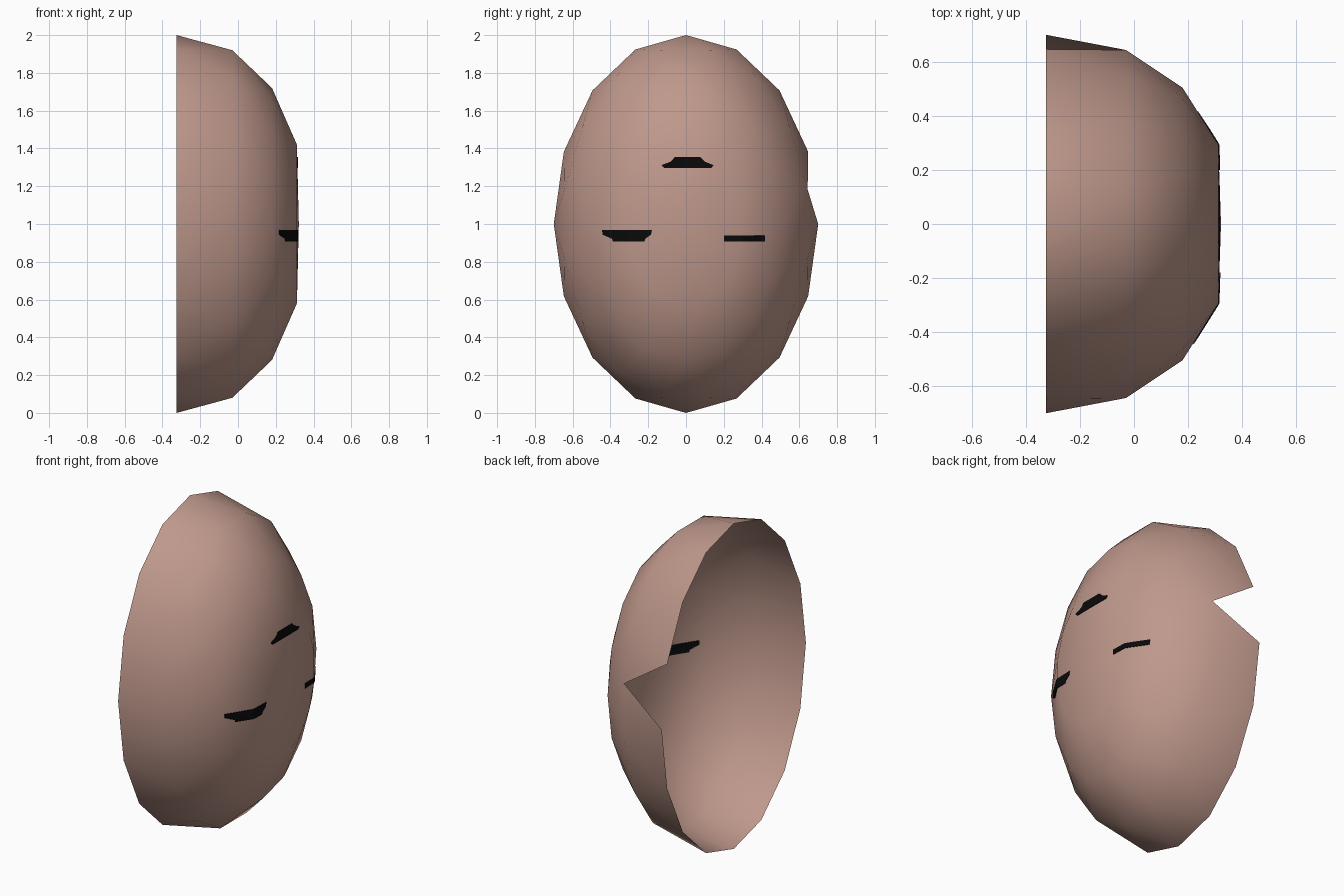
import bpy, bmesh, math
from mathutils import Vector
from mathutils.bvhtree import BVHTree

if "Cube" in bpy.data.objects:
    bpy.data.objects.remove(bpy.data.objects["Cube"])


def material(name, rgb):
    m = bpy.data.materials.new(name)
    m.diffuse_color = (*rgb, 1)
    m.use_nodes = True
    m.node_tree.nodes["Principled BSDF"].inputs["Base Color"].default_value = m.diffuse_color
    return m


skin = material("dusty pink clay", (0.52, 0.315, 0.26))
black = material("black", (0.003, 0.003, 0.003))


def make_object(name, bm, mat):
    me = bpy.data.meshes.new(name)
    bm.to_mesh(me)
    me.materials.append(mat)
    ob = bpy.data.objects.new(name, me)
    bpy.context.collection.objects.link(ob)
    return ob


# Egg-shaped half shell, open at the back: rings of 16 points, every other ring
# turned by half a step, joined by triangles. (x, radius) from rim to nose.
N = 16
RINGS = [(-0.325, 1.0), (-0.03, 0.938), (0.18, 0.72), (0.312, 0.428)]
bm = bmesh.new()
rings = []
for k, (x, r) in enumerate(RINGS):
    ring = []
    for i in range(N):
        a = 2 * math.pi * (i + 0.5 * (k % 2)) / N
        ring.append(bm.verts.new((x, 0.7 * r * math.cos(a), 1 + r * math.sin(a))))
    rings.append(ring)
tip = bm.verts.new((0.322, 0, 1))
for k in range(len(rings) - 1):
    A, B = rings[k], rings[k + 1]
    s = k % 2
    for i in range(N):
        j = (i + 1) % N
        if not (k == 0 and i == 0):            # chipped triangle in the rim
            bm.faces.new((A[i], A[j], B[(i + s) % N]))
        if s == 0:
            bm.faces.new((A[j], B[j], B[i]))
        else:
            bm.faces.new((A[i], B[j], B[i]))
for i in range(N):
    bm.faces.new((rings[-1][i], rings[-1][(i + 1) % N], tip))
for f in bm.faces:
    f.smooth = True
    f.normal_update()
    if f.normal.x < 0:
        f.normal_flip()
shell_tree = BVHTree.FromBMesh(bm)
make_object("mask_shell", bm, skin)
bm.free()


# Dark slits: thin plates draped over the shell, visible outside and inside.
def slit(name, rows, cols=16):
    """rows: (z, y_start, y_end) from bottom to top"""
    bm = bmesh.new()
    layers = []
    for off in (0.004, -0.004):
        grid = []
        for z, y0, y1 in rows:
            line = []
            for c in range(cols + 1):
                y = y0 + (y1 - y0) * c / cols
                p, n, _, _ = shell_tree.ray_cast(Vector((2, y, z)), Vector((-1, 0, 0)))
                line.append(bm.verts.new(p + n * off))
            grid.append(line)
        layers.append(grid)
        for a, b in zip(grid, grid[1:]):
            for c in range(cols):
                bm.faces.new((a[c], a[c + 1], b[c + 1], b[c]))
    # close the border between outer and inner layer
    loops = [g[0] + [r[-1] for r in g[1:-1]] + g[-1][::-1] + [r[0] for r in g[-2:0:-1]]
             for g in layers]
    n = len(loops[0])
    for i in range(n):
        j = (i + 1) % n
        bm.faces.new((loops[0][i], loops[0][j], loops[1][j], loops[1][i]))
    bmesh.ops.recalc_face_normals(bm, faces=bm.faces)
    make_object(name, bm, black)
    bm.free()


slit("left_slit", [(0.908, -0.385, -0.22), (0.922, -0.39, -0.215),
                   (0.944, -0.44, -0.185), (0.968, -0.442, -0.18)])
slit("right_slit", [(0.908, 0.2, 0.415), (0.938, 0.2, 0.415)])
slit("upper_slit", [(1.297, -0.115, 0.135), (1.312, -0.13, 0.145),
                    (1.33, -0.08, 0.1), (1.354, -0.06, 0.075)])
